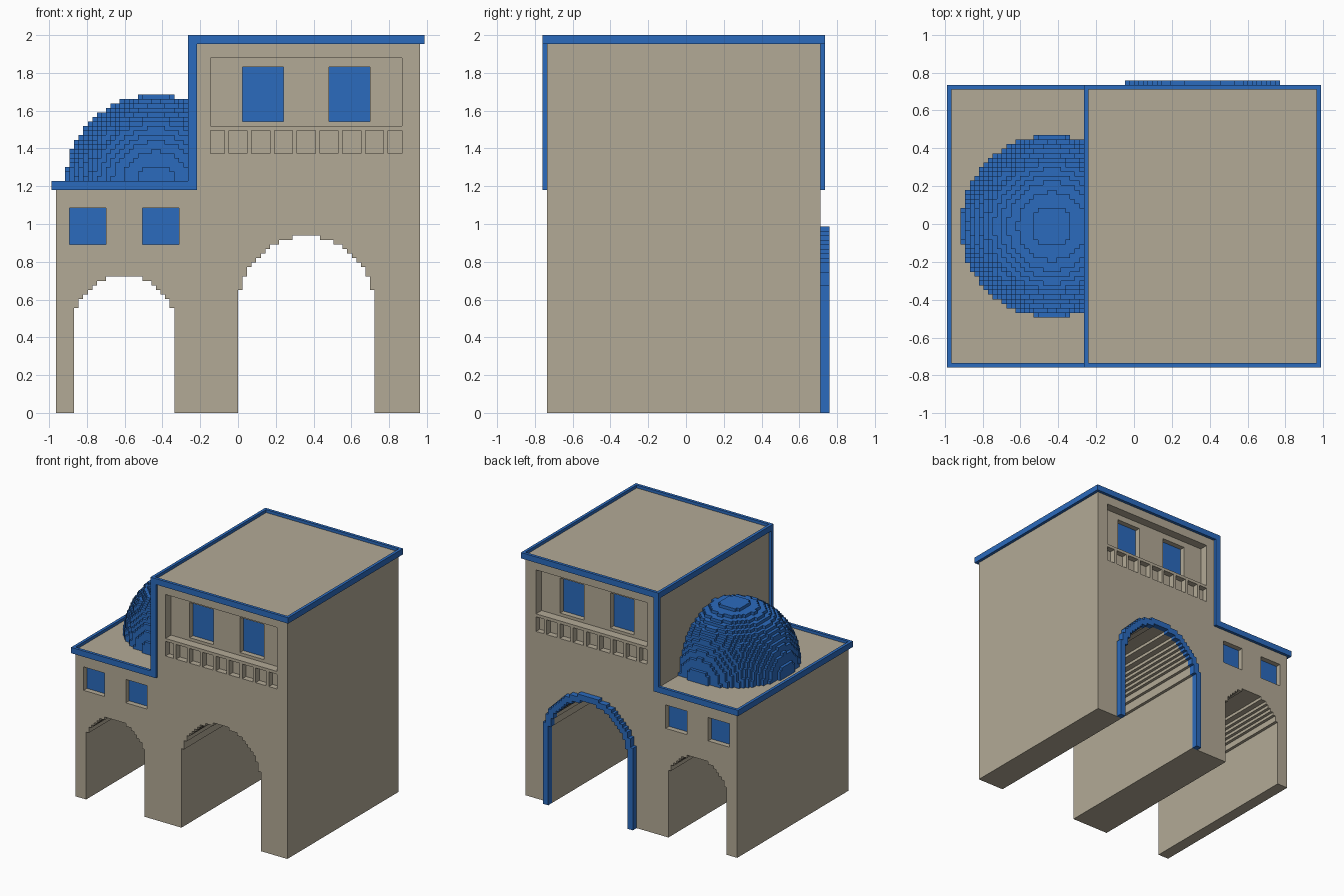
import bpy, bmesh, math

if "Cube" in bpy.data.objects:
    bpy.data.objects.remove(bpy.data.objects["Cube"])

H = 2 / 83                      # size of one block; all numbers below are in blocks
FRONT, BACK = -30.5, 29.5       # y of the two facades


def material(name, rgb):
    m = bpy.data.materials.new(name)
    m.diffuse_color = (*rgb, 1)
    m.use_nodes = True
    m.node_tree.nodes["Principled BSDF"].inputs["Base Color"].default_value = m.diffuse_color
    return m


TAN = material("sand stone", (0.45, 0.40, 0.305))
BLUE = material("blue tile", (0.024, 0.145, 0.51))


def finish(name, bm, mat):
    bmesh.ops.recalc_face_normals(bm, faces=bm.faces)
    bmesh.ops.scale(bm, vec=(H, H, H), verts=bm.verts)
    me = bpy.data.meshes.new(name)
    bm.to_mesh(me)
    bm.free()
    me.materials.append(mat)
    ob = bpy.data.objects.new(name, me)
    bpy.context.collection.objects.link(ob)
    return ob


def prism(bm, pts, y0, y1):
    """Extrude an x-z outline from y0 to y1."""
    clean = [p for i, p in enumerate(pts) if p != pts[i - 1]]
    a = [bm.verts.new((x, y0, z)) for x, z in clean]
    b = [bm.verts.new((x, y1, z)) for x, z in clean]
    bm.faces.new(a)
    bm.faces.new(b[::-1])
    for i in range(len(a)):
        bm.faces.new((a[i - 1], a[i], b[i], b[i - 1]))


def box(bm, x0, x1, y0, y1, z0, z1):
    prism(bm, [(x0, z0), (x1, z0), (x1, z1), (x0, z1)], y0, y1)


def arch(cx, w, r, cz):
    """Stepped arch outline from left foot to right foot."""
    pts = [(cx - w, 0)]
    for i in range(-w, w):
        k = math.floor(cz + math.sqrt(r * r - (i + .5) ** 2) + .5)
        for p in ((cx + i, k), (cx + i + 1, k)):
            if p != pts[-1]:
                pts.append(p)
    return pts + [(cx + w, 0)]


def both_facades(bm, rects, d0, d1):
    """Boxes from depth d0 to depth d1 behind the front and the back wall."""
    for x0, x1, z0, z1 in rects:
        box(bm, x0, x1, FRONT + d0, FRONT + d1, z0, z1)
        box(bm, x0, x1, BACK - d1, BACK - d0, z0, z1)


# Stone body with two tunnel arches and a raised tower
bm = bmesh.new()
prism(bm, [(-40, 0)] + arch(-25, 11, 10.95, 19.5) + arch(15, 15, 14.8, 24)
      + [(40, 0), (40, 82), (-10, 82), (-10, 50), (-40, 50)], FRONT, BACK)
body = finish("building_body", bm, TAN)

# Recesses: balcony, balustrade gaps, windows
low_windows = [(-37, -29, 37, 45), (-21, -13, 37, 45)]
high_windows = [(1, 10, 64, 76), (20, 29, 64, 76)]
gaps = [(max(-6, x), min(36, x + 4), 57, 62) for x in range(-7, 36, 5)]
for rects, d0, depth in ((low_windows + gaps, -1, 2),
                         ([(-6, 36, 63, 78)], -1, 3),
                         (high_windows, 2, 5)):
    bm = bmesh.new()
    both_facades(bm, rects, d0, depth)
    cutter = finish("recess_cutter", bm, TAN)
    cutter.hide_render = True
    mod = body.modifiers.new("recess", 'BOOLEAN')
    mod.operation, mod.solver, mod.object = 'DIFFERENCE', 'EXACT', cutter
    bpy.context.view_layer.objects.active = body
    bpy.ops.object.modifier_apply(modifier=mod.name)
    bpy.data.objects.remove(cutter)

# Blue window panes
bm = bmesh.new()
both_facades(bm, low_windows, 1.8, 2)
both_facades(bm, high_windows, 4.8, 5)
finish("window_panes", bm, BLUE)

# Blue roof trim: stepped band on both facades, straight bands on the sides
bm = bmesh.new()
band = [(-41, 49), (-9, 49), (-9, 81), (41, 81), (41, 83), (-11, 83), (-11, 51), (-41, 51)]
prism(bm, band, FRONT - 1, FRONT)
prism(bm, band, BACK, BACK + 1)
for x, z in ((-41, 49), (40, 81), (-11, 81)):
    box(bm, x, x + 1, FRONT, BACK, z, z + 2)
finish("roof_trim", bm, BLUE)

# Blue surround of the large arch, on the back only
bm = bmesh.new()
prism(bm, arch(15, 17, 16.9, 24) + arch(15, 15, 14.8, 24)[::-1], BACK, BACK + 2)
finish("back_arch_surround", bm, BLUE)


# Stepped dome as a height field, cut off by the tower wall
def dome_height(i, j):
    s = 400 - (i + .5) ** 2 - (j + .5) ** 2
    return math.floor(math.sqrt(s) + .5) if s > 0 and i < 8 else 0


bm = bmesh.new()


def quad(*pts):
    bm.faces.new([bm.verts.new((x - 18, y - .5, z + 50)) for x, y, z in pts])


for i in range(-21, 9):
    for j in range(-21, 21):
        h = dome_height(i, j)
        if h:
            quad((i, j, h), (i + 1, j, h), (i + 1, j + 1, h), (i, j + 1, h))
        e, n = dome_height(i + 1, j), dome_height(i, j + 1)
        if e != h:
            s = (j, j + 1) if h > e else (j + 1, j)
            lo, hi = min(h, e), max(h, e)
            quad((i + 1, s[0], lo), (i + 1, s[1], lo), (i + 1, s[1], hi), (i + 1, s[0], hi))
        if n != h:
            s = (i + 1, i) if h > n else (i, i + 1)
            lo, hi = min(h, n), max(h, n)
            quad((s[0], j + 1, lo), (s[1], j + 1, lo), (s[1], j + 1, hi), (s[0], j + 1, hi))
bmesh.ops.remove_doubles(bm, verts=bm.verts, dist=0.01)
finish("dome", bm, BLUE)
